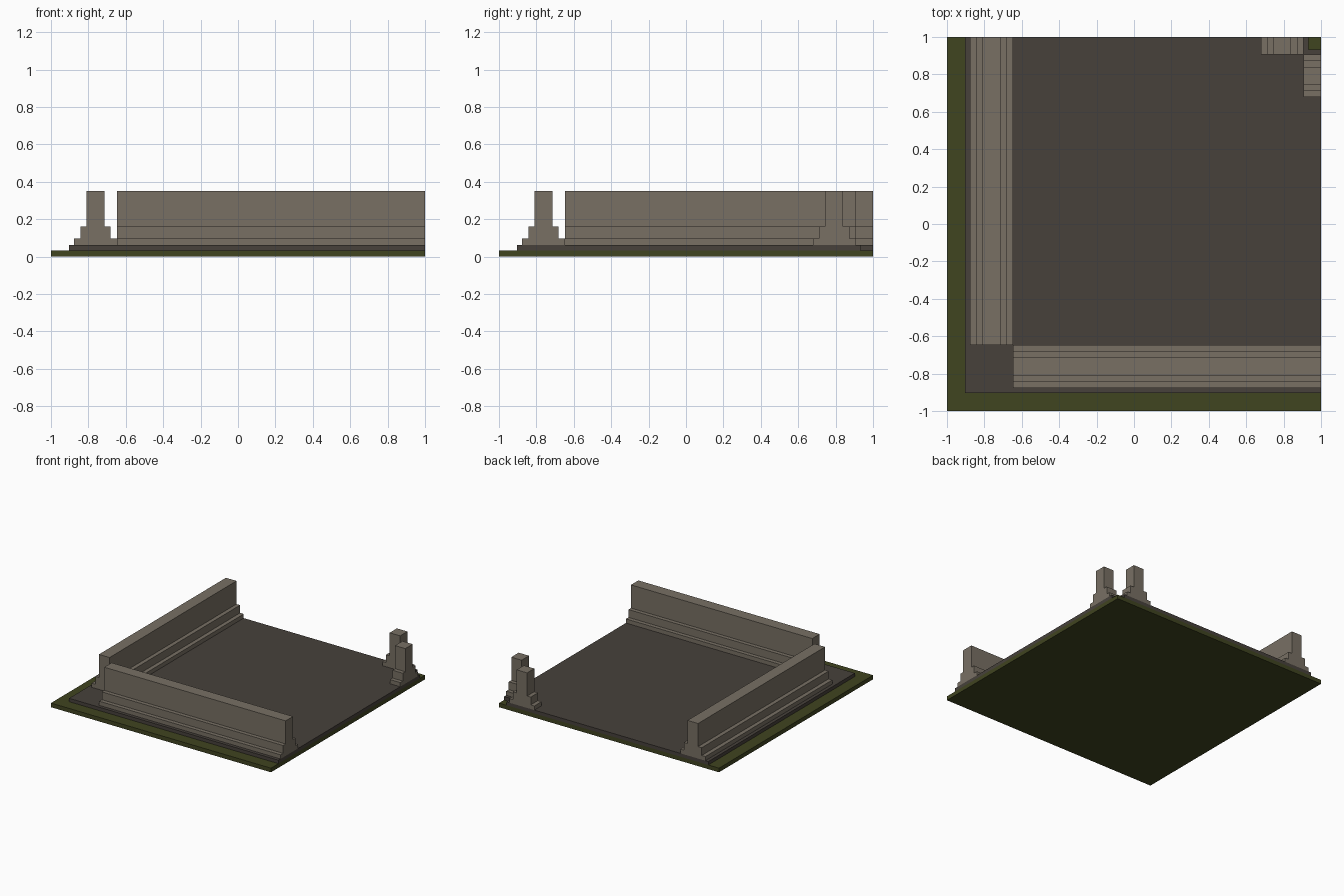
import bpy
import bmesh

cube = bpy.data.objects.get("Cube")
if cube:
    bpy.data.objects.remove(cube, do_unlink=True)


def make_material(name, rgb):
    mat = bpy.data.materials.new(name)
    mat.use_nodes = True
    colour = (*rgb, 1.0)
    mat.diffuse_color = colour
    bsdf = next(n for n in mat.node_tree.nodes if n.type == 'BSDF_PRINCIPLED')
    bsdf.inputs["Base Color"].default_value = colour
    bsdf.inputs["Roughness"].default_value = 0.9
    return mat


STONE = make_material("warm grey stone", (0.188, 0.162, 0.127))
PAVING = make_material("dark paving", (0.063, 0.053, 0.044))
GRASS = make_material("dark grass green", (0.051, 0.058, 0.0144))


def prism(name, points, offset, mat):
    """Extrude a flat 3D outline by an offset into a closed solid."""
    bm = bmesh.new()
    face = bm.faces.new([bm.verts.new(p) for p in points])
    result = bmesh.ops.extrude_face_region(bm, geom=[face], use_keep_orig=True)
    moved = [v for v in result["geom"] if isinstance(v, bmesh.types.BMVert)]
    bmesh.ops.translate(bm, verts=moved, vec=offset)
    bmesh.ops.recalc_face_normals(bm, faces=bm.faces)
    mesh = bpy.data.meshes.new(name)
    bm.to_mesh(mesh)
    bm.free()
    mesh.materials.append(mat)
    obj = bpy.data.objects.new(name, mesh)
    bpy.context.collection.objects.link(obj)
    return obj


# Ground layers; the paving has a small square notch at the back left corner
GROUND_TOP, PAVING_TOP, EDGE, NOTCH = 0.034, 0.062, -0.903, 0.933
ground = [(-1, -1), (1, -1), (1, 1), (-1, 1)]
paving = [(EDGE, EDGE), (1, EDGE), (1, NOTCH), (NOTCH, NOTCH),
          (NOTCH, 1), (EDGE, 1)]
prism("grass_slab", [(x, y, 0) for x, y in ground], (0, 0, GROUND_TOP), GRASS)
prism("paved_floor", [(x, y, GROUND_TOP) for x, y in paving],
      (0, 0, PAVING_TOP - GROUND_TOP), PAVING)

# Stepped wall section: half width and height, from foot to top
HALF = [(0.114, PAVING_TOP), (0.114, 0.096), (0.081, 0.096),
        (0.081, 0.16), (0.048, 0.16), (0.048, 0.35)]
SECTION = HALF + [(-w, z) for w, z in reversed(HALF)]


def wall(name, centre, start, along_x):
    """Stepped wall running from start to the tile edge at 1."""
    if along_x:
        points = [(start, centre + w, z) for w, z in SECTION]
        offset = (1 - start, 0, 0)
    else:
        points = [(centre + w, start, z) for w, z in SECTION]
        offset = (0, 1 - start, 0)
    prism(name, points, offset, STONE)


# Two long outer walls and two short stubs at the inner corner
wall("front_wall", -0.762, -0.648, True)
wall("right_wall", -0.762, -0.648, False)
wall("corner_stub_left", 0.792, 0.906, True)
wall("corner_stub_back", 0.792, 0.906, False)
